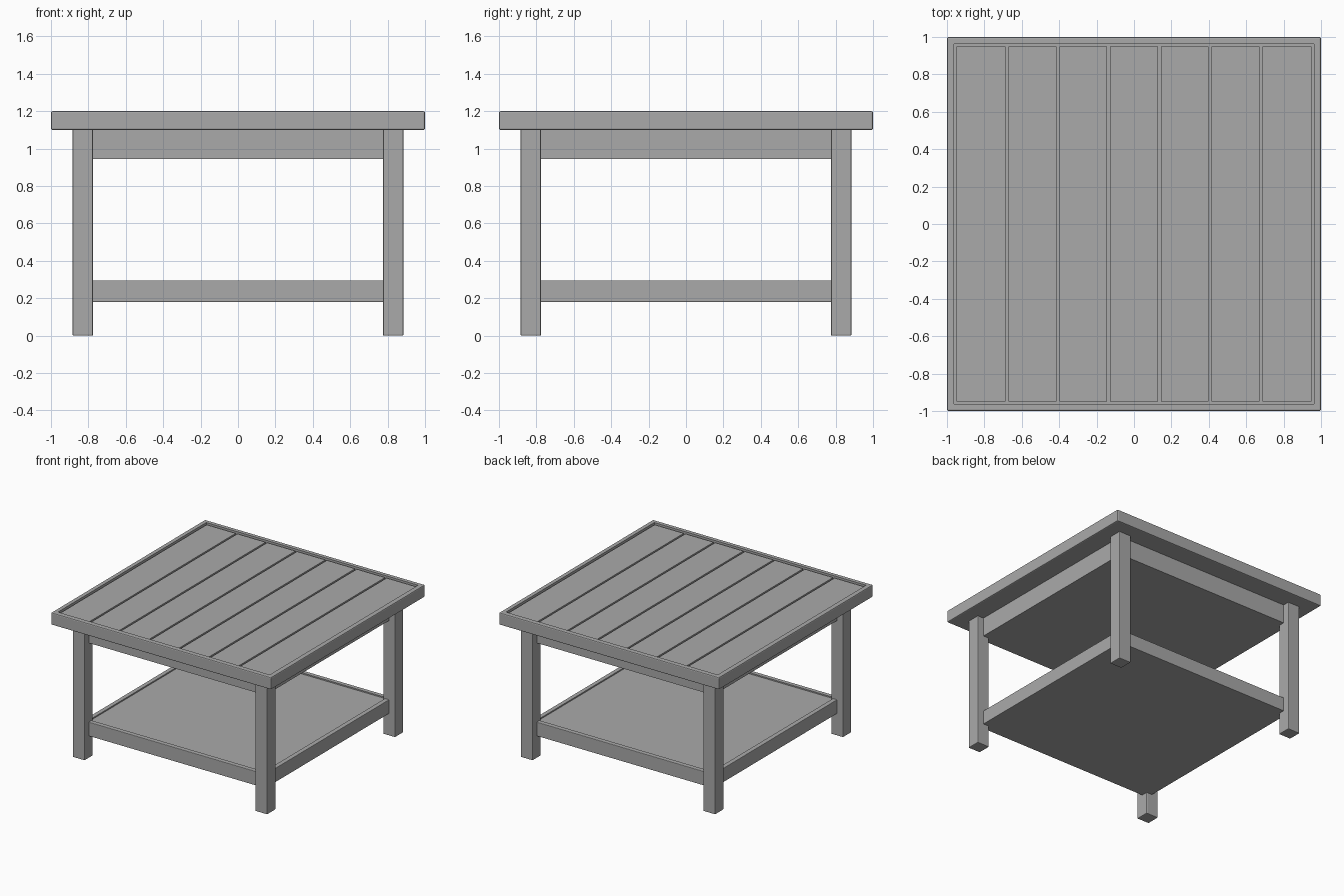
import bpy
import bmesh
from mathutils import Matrix, Vector

default_cube = bpy.data.objects.get("Cube")
if default_cube:
    bpy.data.objects.remove(default_cube, do_unlink=True)

grey = bpy.data.materials.new("weathered_grey")
grey.use_nodes = True
colour = (0.4, 0.4, 0.4, 1)
grey.diffuse_color = colour
grey.node_tree.nodes["Principled BSDF"].inputs["Base Color"].default_value = colour


def block(name, low, high, bevel=0.0, frame=0.0, recess=0.0):
    """Box between two corners, with eased edges and an optional sunken top."""
    low, high = Vector(low), Vector(high)
    bm = bmesh.new()
    place = Matrix.Translation((low + high) / 2) @ Matrix.Diagonal((high - low).to_4d())
    bmesh.ops.create_cube(bm, size=1, matrix=place)
    if bevel:
        bmesh.ops.bevel(bm, geom=bm.edges[:], offset=bevel, segments=2,
                        profile=0.5, affect="EDGES")
    bm.normal_update()
    if recess:
        top = max(bm.faces, key=lambda f: f.calc_area() * f.normal.z)
        bmesh.ops.inset_region(bm, faces=[top], thickness=frame - bevel)
        # Extrude straight down to leave a raised rim
        sunk = bmesh.ops.extrude_face_region(bm, geom=[top])
        verts = [g for g in sunk["geom"] if isinstance(g, bmesh.types.BMVert)]
        bmesh.ops.translate(bm, verts=verts, vec=(0, 0, -recess))
        if top.is_valid:
            bmesh.ops.delete(bm, geom=[top], context="FACES_ONLY")
    bmesh.ops.recalc_face_normals(bm, faces=bm.faces[:])
    mesh = bpy.data.meshes.new(name)
    bm.to_mesh(mesh)
    bm.free()
    mesh.materials.append(grey)
    obj = bpy.data.objects.new(name, mesh)
    bpy.context.collection.objects.link(obj)
    return obj


# Tabletop: raised rim around a sunken bed
half, rim, top_z = 1.0, 0.05, 1.2
block("tabletop_frame", (-half, -half, 1.1), (half, half, top_z), 0.008, rim, 0.025)

# Planks laid in the bed with narrow gaps between them
count, gap = 7, 0.015
inner = half - rim
pitch = 2 * inner / count
for i in range(count):
    left = -inner + i * pitch + (gap / 2 if i else 0)
    right = -inner + (i + 1) * pitch - (gap / 2 if i < count - 1 else 0)
    block(f"plank_{i + 1}", (left, -inner, top_z - 0.03), (right, inner, top_z - 0.01))

# Apron box under the top, and the lower shelf with its rim
body = 0.83
block("apron", (-body, -body, 0.945), (body, body, 1.1))
block("shelf", (-body, -body, 0.18), (body, body, 0.295), 0.004, rim, 0.01)

# Four square legs
for x_name, sx in (("right", -1), ("left", 1)):
    for y_name, sy in (("front", -1), ("back", 1)):
        cx, cy, r = sx * body, sy * body, 0.055
        block(f"{y_name}_{x_name}_leg", (cx - r, cy - r, 0), (cx + r, cy + r, 1.105), 0.006)
